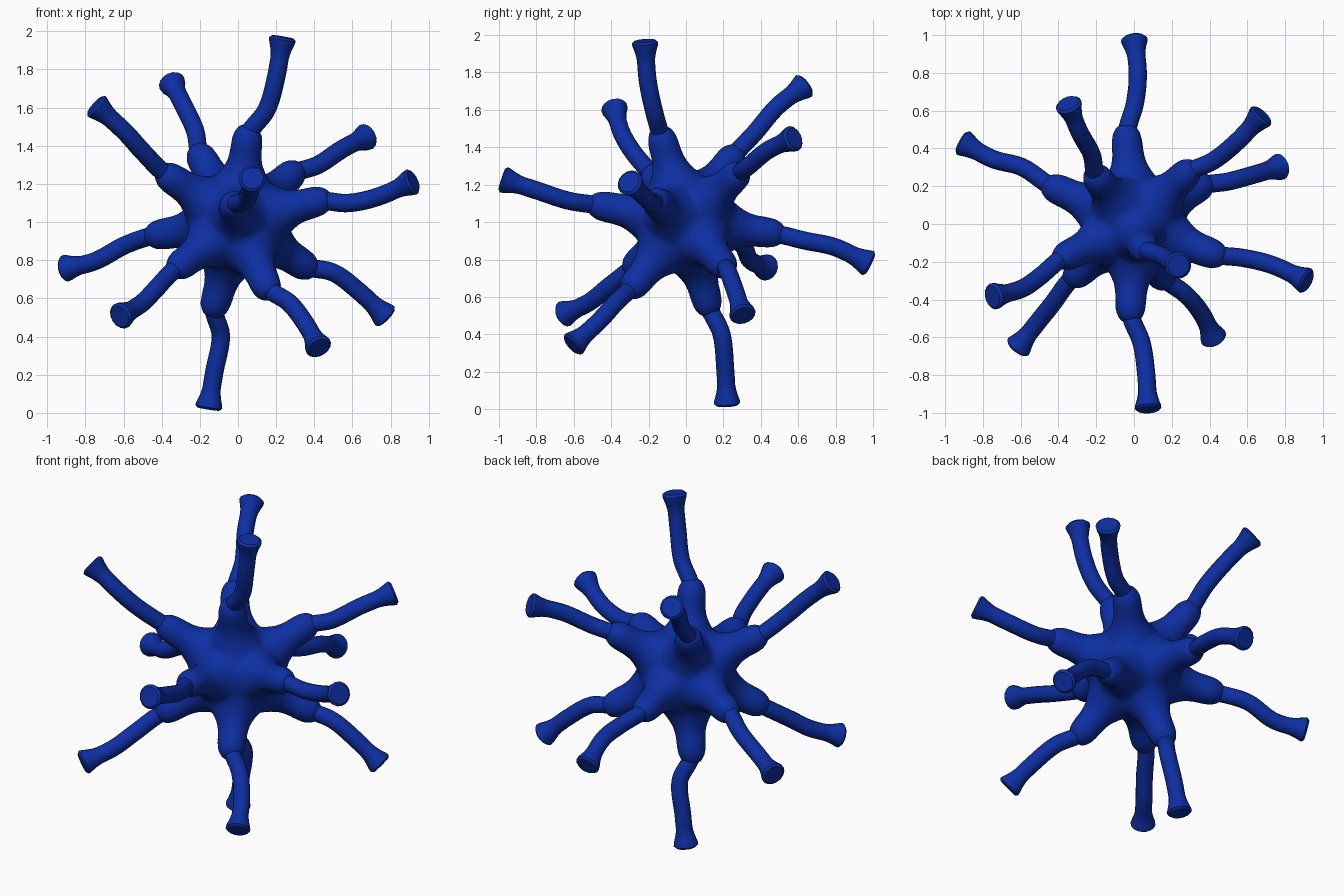
import bpy, bmesh, math
from mathutils import Vector

if "Cube" in bpy.data.objects:
    bpy.data.objects.remove(bpy.data.objects["Cube"])

C = Vector((0, 0, 1))
mat = bpy.data.materials.new("blue")
mat.diffuse_color = (0.004, 0.028, 0.36, 1)
mat.use_nodes = True
mat.node_tree.nodes["Principled BSDF"].inputs["Base Color"].default_value = mat.diffuse_color

# Each arm: sleeve end, two bends, tip
ARMS = [
    [(.05, -.13, 1.45), (.15, -.17, 1.59), (.20, -.205, 1.76), (.235, -.22, 1.97)],
    [(-.20, .25, 1.35), (-.225, .37, 1.48), (-.29, .49, 1.62), (-.35, .64, 1.735)],
    [(-.38, -.18, 1.25), (-.50, -.28, 1.37), (-.60, -.345, 1.48), (-.75, -.385, 1.615)],
    [(.28, .27, 1.25), (.42, .335, 1.30), (.55, .44, 1.385), (.68, .58, 1.45)],
    [(.42, -.16, 1.11), (.58, -.18, 1.10), (.74, -.22, 1.135), (.92, -.305, 1.215)],
    [(-.02, -.47, 1.09), (.04, -.63, 1.115), (.065, -.80, 1.17), (.075, -.985, 1.23)],
    [(-.44, .20, .93), (-.59, .30, .88), (-.75, .345, .795), (-.915, .435, .755)],
    [(-.34, -.30, .745), (-.43, -.42, .65), (-.51, -.52, .57), (-.62, -.66, .505)],
    [(-.125, .12, .55), (-.09, .19, .40), (-.125, .21, .21), (-.155, .22, .02)],
    [(.15, -.28, .66), (.27, -.37, .575), (.355, -.47, .465), (.425, -.61, .34)],
    [(.35, .20, .77), (.50, .225, .735), (.63, .26, .64), (.78, .305, .50)],
    [(-.04, .47, .94), (.005, .64, .90), (.02, .80, .865), (.0, .985, .775)],
]


def catmull(pts, n=14):
    p = [2 * pts[0] - pts[1]] + pts + [2 * pts[-1] - pts[-2]]
    out = []
    for i in range(1, len(p) - 2):
        a, b, c, d = p[i - 1:i + 3]
        for k in range(n):
            t = k / n
            out.append(.5 * (2 * b + (c - a) * t + (2 * a - 5 * b + 4 * c - d) * t * t
                             + (3 * b - a - 3 * c + d) * t ** 3))
    return out + [pts[-1]]


def finish(ob):
    ob.data.materials.clear()
    ob.data.materials.append(mat)
    ob.data.shade_smooth()


# Body: core ball plus tapered sleeves, fused and softened
PROFILE = [(.0, .20), (.16, .19), (.22, .155), (.27, .12), (.32, .095), (.37, .085),
           (.43, .083), (.475, .078), (.505, .064), (.53, .045)]
bm = bmesh.new()
bmesh.ops.create_icosphere(bm, subdivisions=4, radius=.265)
for arm in ARMS:
    q = (Vector(arm[0]) - C).normalized().to_track_quat('Z', 'Y')
    rings = [[bm.verts.new(q @ Vector((r * math.cos(a), r * math.sin(a), d)))
              for a in [math.tau * k / 24 for k in range(24)]] for d, r in PROFILE]
    for lo, hi in zip(rings, rings[1:]):
        for k in range(24):
            j = (k + 1) % 24
            bm.faces.new((lo[k], lo[j], hi[j], hi[k]))
    bm.faces.new(rings[0][::-1])
    bm.faces.new(rings[-1])
me = bpy.data.meshes.new("body")
bm.to_mesh(me)
bm.free()
body = bpy.data.objects.new("body", me)
body.location = C
bpy.context.collection.objects.link(body)
rm = body.modifiers.new("fuse", 'REMESH')
rm.mode = 'VOXEL'
rm.voxel_size = .014
rm.use_smooth_shade = True
sm = body.modifiers.new("soften", 'SMOOTH')
sm.factor = .5
sm.iterations = 9
finish(body)


# Arms: wavy tubes with flared, softly rounded ends
def tube_radius(s):
    if s < .004:
        return .058
    if s < .016:
        return .071
    return .048 + .025 * max(0, 1 - (s - .016) / .1) ** 1.6


for n, arm in enumerate(ARMS):
    pts = [Vector(p) for p in arm]
    path = catmull([C + (pts[0] - C) * .6] + pts)
    end, back = path[-1], (path[-2] - path[-1]).normalized()
    path = [p for p in path if (p - end).length > .02] + [end + back * .012, end]
    cu = bpy.data.curves.new("arm", 'CURVE')
    cu.dimensions = '3D'
    cu.bevel_depth = 1
    cu.bevel_resolution = 6
    cu.use_fill_caps = True
    sp = cu.splines.new('POLY')
    sp.points.add(len(path) - 1)
    for pt, co in zip(sp.points, path):
        pt.co = (*co, 1)
        pt.radius = tube_radius((co - end).length)
    ob = bpy.data.objects.new(f"arm_{n + 1}", cu)
    bpy.context.collection.objects.link(ob)
    bpy.ops.object.select_all(action='DESELECT')
    ob.select_set(True)
    bpy.context.view_layer.objects.active = ob
    bpy.ops.object.convert(target='MESH')
    finish(ob)
    bpy.ops.object.shade_smooth_by_angle(angle=math.radians(50))
